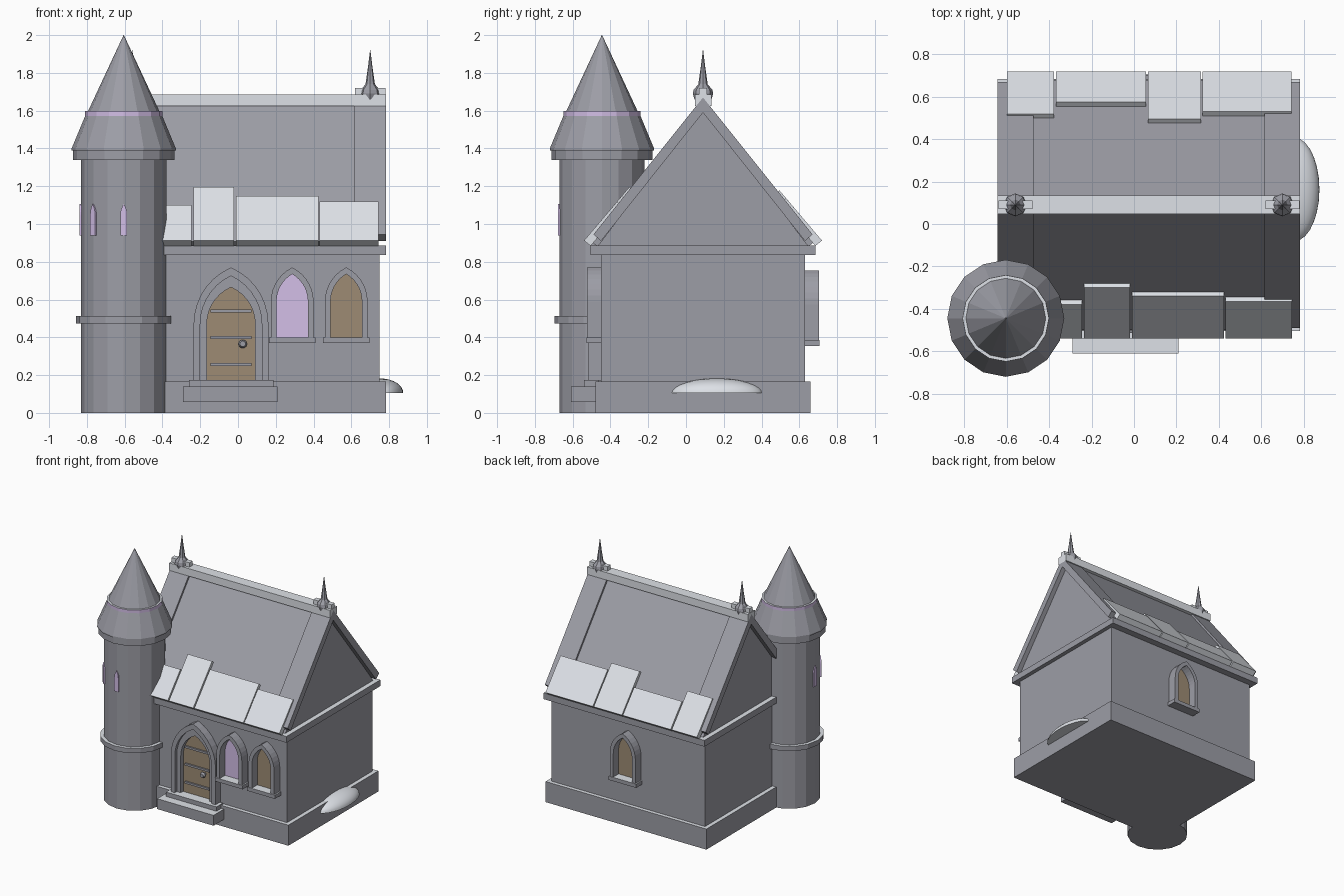
import bpy, bmesh, math
from mathutils import Vector

cube = bpy.data.objects.get("Cube")
if cube:
    bpy.data.objects.remove(cube, do_unlink=True)


def material(name, rgb):
    m = bpy.data.materials.new(name)
    m.use_nodes = True
    m.diffuse_color = (*rgb, 1)
    m.node_tree.nodes["Principled BSDF"].inputs["Base Color"].default_value = (*rgb, 1)
    return m


stone = material("grey stone", (0.335, 0.338, 0.38))
snow = material("pale snow", (0.8, 0.83, 0.88))
glass = material("lilac glass", (0.68, 0.54, 0.83))
wood = material("brown wood", (0.34, 0.26, 0.175))

CX, CY = 0.07, 0.09          # centre of the house


def loft(name, rings, mat=stone, top=None):
    """Skin equal rings of points and cap the ends; top colours upward faces."""
    bm = bmesh.new()
    loops = [[bm.verts.new(p) for p in ring] for ring in rings]
    n = len(loops[0])
    for a, b in zip(loops, loops[1:]):
        for i in range(n):
            j = (i + 1) % n
            bm.faces.new((a[i], a[j], b[j], b[i]))
    bm.faces.new(loops[0][::-1])
    bm.faces.new(loops[-1])
    bmesh.ops.recalc_face_normals(bm, faces=bm.faces)
    bm.normal_update()
    if top:
        for f in bm.faces:
            f.material_index = int(f.normal.z > 0.95)
    me = bpy.data.meshes.new(name)
    bm.to_mesh(me)
    bm.free()
    me.materials.append(mat)
    if top:
        me.materials.append(top)
    ob = bpy.data.objects.new(name, me)
    bpy.context.collection.objects.link(ob)
    return ob


def box(name, x0, x1, y0, y1, z0, z1, mat=stone, top=None):
    ring = [(x0, y0), (x1, y0), (x1, y1), (x0, y1)]
    return loft(name, [[(x, y, z) for x, y in ring] for z in (z0, z1)], mat, top)


def block(name, hx, hy, z0, z1, top=None):
    return box(name, CX - hx, CX + hx, CY - hy, CY + hy, z0, z1, stone, top)


def along_x(name, yz, x0, x1, mat=stone):
    return loft(name, [[(x, y, z) for y, z in yz] for x in (x0, x1)], mat)


def lathe(name, profile, x, y, n=16, mat=stone, top=None, sx=1, sy=1):
    turns = [2 * math.pi * i / n for i in range(n)]
    return loft(name, [[(x + sx * r * math.cos(t), y + sy * r * math.sin(t), z)
                        for t in turns] for r, z in profile], mat, top)


def arch(w, z0, spring, apex, n=7):
    """Outline of a pointed arch, from right foot to left foot."""
    h = apex - spring
    r = (w * w + h * h) / (2 * w)
    end = math.atan2(h, r - w)
    side = [(w, z0)]
    for i in range(n + 1):
        t = end * i / n
        side.append((w - r + r * math.cos(t), spring + r * math.sin(t)))
    return side + [(-x, z) for x, z in side[-2::-1]]


def frame(name, cx, s, outer, inner, d0, d1):
    """Arched surround standing out from the wall on side s."""
    loft(name, [[(cx + o[0], CY + s * d1, o[1]), (cx + o[0], CY + s * d0, o[1]),
                 (cx + i[0], CY + s * d0, i[1]), (cx + i[0], CY + s * d1, i[1])]
                for o, i in zip(outer, inner)])


def pane(name, cx, s, outline, mat, d=0.545):
    loft(name, [[(cx + x, CY + s * k, z) for x, z in outline] for k in (d - 0.007, d)], mat)


def window(name, cx, s, z, mat):
    frame(name + "_frame", cx, s, arch(0.113, z, z + 0.19, z + 0.37),
          arch(0.083, z, z + 0.19, z + 0.335), 0.53, 0.613)
    pane(name + "_pane", cx, s, arch(0.085, z, z + 0.19, z + 0.336), mat)
    y0, y1 = sorted((CY + s * 0.53, CY + s * 0.617))
    box(name + "_sill", cx - 0.123, cx + 0.123, y0, y1, z - 0.03, z, stone, snow)


# House body
block("plinth", 0.713, 0.57, 0, 0.165, snow)
block("walls", 0.68, 0.54, 0.16, 0.84)
block("cornice", 0.713, 0.595, 0.835, 0.885, snow)
along_x("gable_walls", [(CY - 0.56, 0.88), (CY + 0.56, 0.88), (CY, 1.61)], CX - 0.675, CX + 0.675)


# Roof
def chevron(name, apex, reach, thick, x0, x1):
    low = apex - 1.25 * reach
    along_x(name, [(CY, apex), (CY + reach, low), (CY + reach - 0.04, low - 0.035),
                   (CY, apex - thick), (CY - reach + 0.04, low - 0.035), (CY - reach, low)], x0, x1)


chevron("roof_panels", 1.645, 0.59, 0.06, -0.48, 0.62)
chevron("right_roof_edge", 1.67, 0.58, 0.08, -0.643, -0.475)
chevron("left_roof_edge", 1.67, 0.58, 0.08, 0.615, 0.783)
box("ridge_cap", -0.643, 0.783, CY - 0.043, CY + 0.045, 1.625, 1.685, snow)


# Snow slabs along both eaves: start, end, distance of top edge from ridge
def slab(name, s, x0, x1, d):
    z = 1.66 - 1.19 * d
    along_x(name, [(CY + s * 0.63, 0.912), (CY + s * d, z), (CY + s * (d - 0.035), z - 0.03),
                   (CY + s * 0.595, 0.884)], x0, x1, snow)


front = [(-0.6, -0.245, 0.47), (-0.235, -0.02, 0.39), (-0.01, 0.425, 0.43), (0.432, 0.745, 0.455)]
back = [(-0.6, -0.377, 0.43), (-0.367, 0.057, 0.485), (0.065, 0.315, 0.405), (0.323, 0.742, 0.44)]
for side, s, row in (("front", -1, front), ("back", 1, back)):
    for k, (x0, x1, d) in enumerate(row):
        slab(f"{side}_snow_slab_{k + 1}", s, x0, x1, d)

# Ridge finials
for side, x in (("right", -0.56), ("left", 0.70)):
    lathe(side + "_finial", [(0.045, 1.66), (0.054, 1.69), (0.05, 1.71), (0.025, 1.74), (0.022, 1.76),
                             (0.012, 1.83), (0.001, 1.92)], x, CY, 8)
    box(side + "_finial_snow", x - 0.08, x + 0.08, CY - 0.02, CY + 0.02, 1.68, 1.72, snow)

# Windows
window("front_inner_window", 0.287, -1, 0.40, glass)
window("front_outer_window", 0.573, -1, 0.40, wood)
window("back_window", CX, 1, 0.385, wood)

# Door with nested surrounds, straps and knob
DX = -0.037
mid = arch(0.163, 0.17, 0.47, 0.725)
leaf = arch(0.128, 0.17, 0.47, 0.665)
frame("door_outer_frame", DX, -1, arch(0.198, 0.17, 0.47, 0.77), mid, 0.53, 0.605)
frame("door_inner_frame", DX, -1, mid, leaf, 0.53, 0.58)
pane("door", DX, -1, leaf, wood)
for k, z in enumerate((0.255, 0.40, 0.54)):
    box(f"door_strap_{k + 1}", DX - 0.108, DX + 0.108, -0.468, -0.45, z - 0.008, z + 0.008)
knob = lathe("door_knob", [(0.012, 0), (0.012, 0.02), (0.023, 0.028), (0.015, 0.045)], 0, 0, 10)
knob.rotation_euler.x = math.pi / 2
knob.location = (0.025, -0.452, 0.365)
box("lower_step", -0.29, 0.21, -0.61, -0.46, 0.057, 0.14, stone, snow)
box("upper_step", -0.26, 0.187, -0.54, -0.46, 0.14, 0.175, stone, snow)

# Tower
TX, TY = -0.605, -0.445
lathe("tower_body", [(0.226, 0), (0.226, 1.36)], TX, TY)
lathe("tower_band", [(0.252, 0.473), (0.252, 0.512)], TX, TY, top=snow)
lathe("tower_flange", [(0.268, 1.34), (0.268, 1.395)], TX, TY)
lathe("tower_skirt", [(0.276, 1.39), (0.276, 1.4), (0.203, 1.575)], TX, TY)
lathe("tower_ring", [(0.204, 1.572), (0.204, 1.598)], TX, TY, mat=glass, top=snow)
lathe("tower_cone", [(0.19, 1.595), (0.001, 2.0)], TX, TY)
slit = arch(0.018, 0.94, 1.05, 1.105, 4)
for k, deg in enumerate((180, 225, 270)):
    a = math.radians(deg)
    out, across = Vector((math.cos(a), math.sin(a), 0)), Vector((-math.sin(a), math.cos(a), 0))
    loft(f"tower_slit_{k + 1}", [[Vector((TX, TY, z)) + out * r + across * x for x, z in slit]
                                 for r in (0.215, 0.233)], glass)

# Snow mound by the left wall
steps = [math.pi / 2 * i / 8 for i in range(9)]
mound = lathe("snow_mound", [(max(math.cos(t), 0.01), 0.105 + 0.077 * math.sin(t)) for t in steps],
              0.755, 0.163, 28, snow, sx=0.12, sy=0.245)
bpy.ops.object.select_all(action="DESELECT")
mound.select_set(True)
bpy.context.view_layer.objects.active = mound
bpy.ops.object.shade_smooth_by_angle(angle=math.radians(40))
